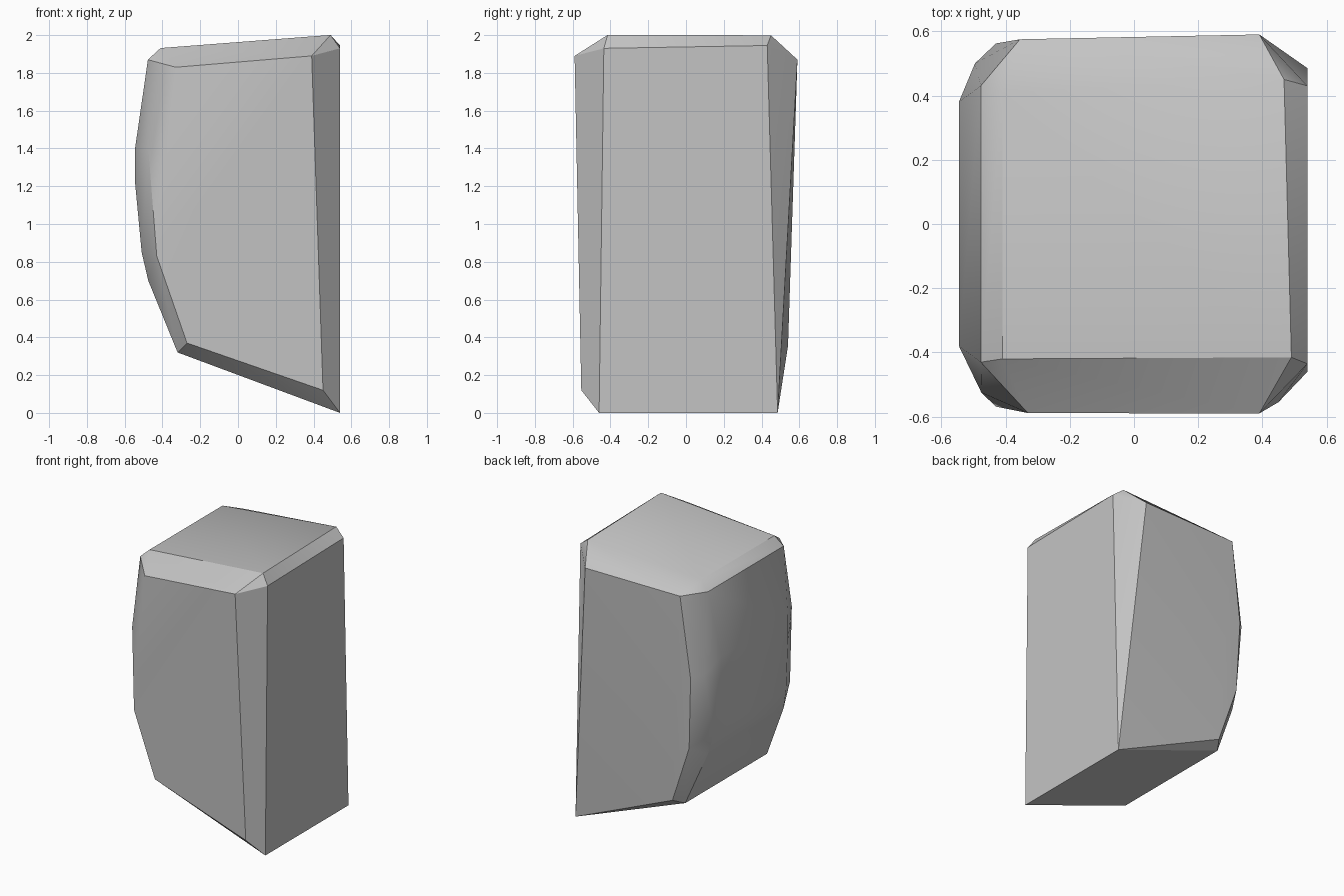
import bpy
import bmesh
import math

# Remove the default cube
default_cube = bpy.data.objects.get("Cube")
if default_cube:
    bpy.data.objects.remove(default_cube, do_unlink=True)


def make_material(name, color):
    """Create one flat colour for viewport and render."""
    material = bpy.data.materials.new(name)
    material.use_nodes = True
    material.diffuse_color = color
    shader = material.node_tree.nodes["Principled BSDF"]
    shader.inputs["Base Color"].default_value = color
    shader.inputs["Roughness"].default_value = 0.9
    return material


def front_plane(x, z):
    """The front leans out slightly towards the top."""
    return (x, -0.552 - 0.02 * z, z)


def top_plane(x, y):
    """The top slopes down gently towards the rounded side."""
    return (x, y, 1.963 + 0.077 * x)


def build_hull(name, points, material):
    """Wrap the corner points in a faceted solid and merge flat facets."""
    bm = bmesh.new()
    for point in points:
        bm.verts.new(point)
    hull = bmesh.ops.convex_hull(bm, input=bm.verts[:])
    unused = set(hull["geom_interior"]) | set(hull["geom_unused"])
    loose = [item for item in unused if isinstance(item, bmesh.types.BMVert)]
    bmesh.ops.delete(bm, geom=loose, context="VERTS")
    bmesh.ops.dissolve_limit(bm, angle_limit=math.radians(2),
                             verts=bm.verts[:], edges=bm.edges[:])
    bmesh.ops.recalc_face_normals(bm, faces=bm.faces[:])
    mesh = bpy.data.meshes.new(name)
    bm.to_mesh(mesh)
    bm.free()
    mesh.materials.append(material)
    obj = bpy.data.objects.new(name, mesh)
    bpy.context.collection.objects.link(obj)
    return obj


# Front face outline, as x and z
front_outline = [(-0.33, 1.83), (0.39, 1.89), (0.45, 0.12), (-0.27, 0.37),
                 (-0.43, 0.83)]
corners = [front_plane(x, z) for x, z in front_outline]
corners.append((-0.475, -0.525, 1.4))

# Back face, with its bowed edge
corners += [(0.39, 0.59, 1.87), (-0.355, 0.575, 1.86), (-0.43, 0.562, 1.28),
            (-0.41, 0.55, 0.77), (-0.27, 0.54, 0.355), (-0.495, 0.5, 1.3)]

# Flat side, running down to the foot
corners += [(0.54, y, z) for y, z in
            [(-0.435, 1.93), (0.43, 1.945), (0.485, 0), (-0.46, 0)]]

# Top face
corners += [top_plane(x, y) for x, y in
            [(0.49, -0.415), (0.467, 0.45), (-0.41, 0.41), (-0.41, -0.42)]]

# Rounded side: a bowed profile repeated at both ends, as x, z, end distance
side_profile = [(-0.477, 1.87, 0.43), (-0.545, 1.4, 0.38), (-0.545, 1.22, 0.38),
                (-0.51, 0.85, 0.41), (-0.475, 0.7, 0.43), (-0.32, 0.32, 0.465)]
for x, z, reach in side_profile:
    for end in (-1, 1):
        corners.append((x, end * reach, z))

# Assemble the block with crisp bevels and a softly rounded side
stone = make_material("stone grey", (0.55, 0.55, 0.55, 1))
block = build_hull("stone_block", corners, stone)
bpy.ops.object.select_all(action="DESELECT")
block.select_set(True)
bpy.context.view_layer.objects.active = block
bpy.ops.object.shade_smooth_by_angle(angle=math.radians(30))
